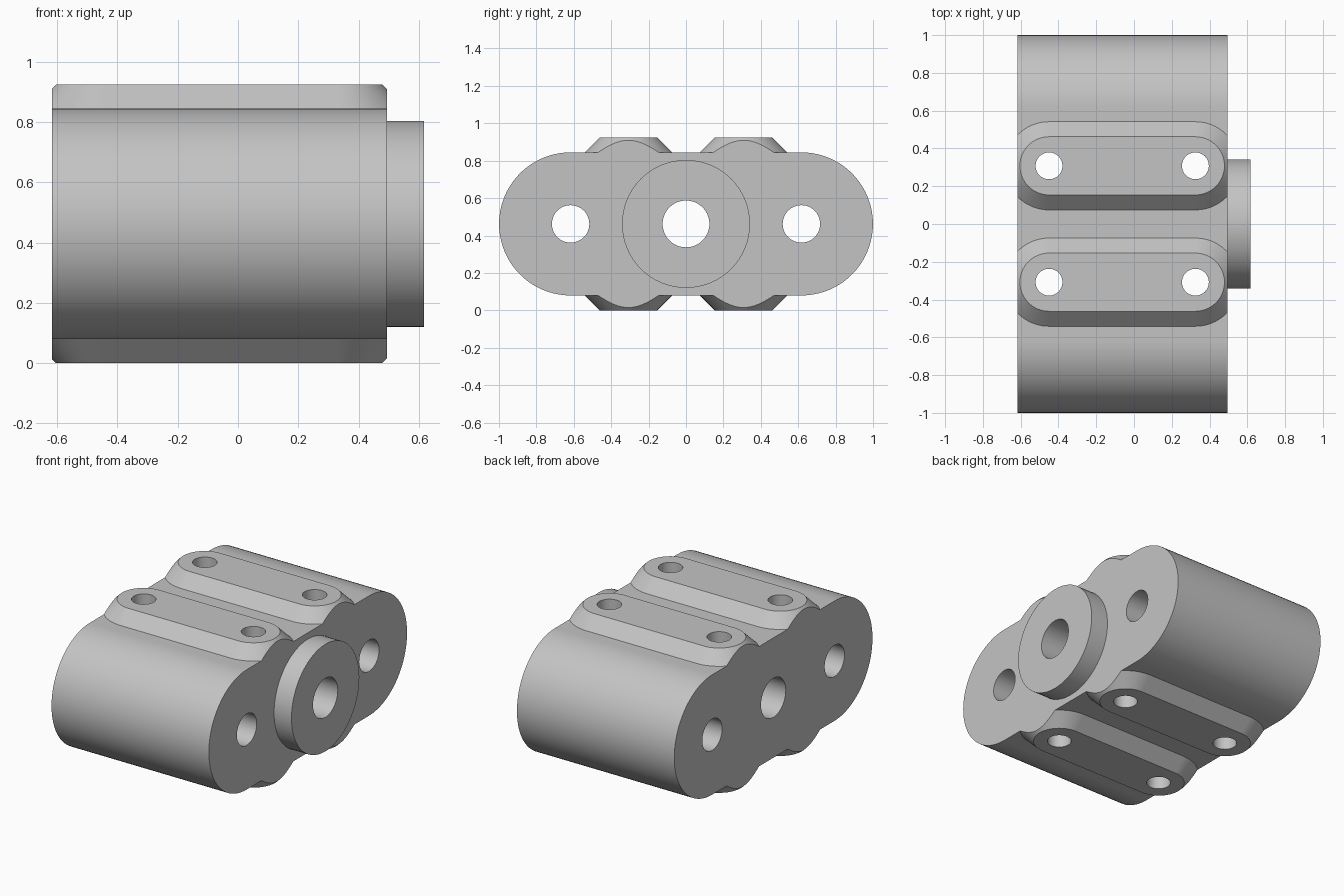
import bpy, bmesh, math
from mathutils import Matrix

cube = bpy.data.objects.get("Cube")
if cube:
    bpy.data.objects.remove(cube, do_unlink=True)

# Main dimensions
LEFT, RIGHT, TIP = -0.617, 0.494, 0.617
BOTTOM, TOP, HEIGHT = 0.08, 0.845, 0.924
MID = HEIGHT / 2
SIDE_Y, PAD_Y = 0.617, 0.308
PAD_X = (-0.45, 0.325)
PAD_R, TAPER = 0.154, 0.094

grey = bpy.data.materials.new("light_grey")
grey.use_nodes = True
grey.diffuse_color = (0.55, 0.55, 0.55, 1)
grey.node_tree.nodes["Principled BSDF"].inputs["Base Color"].default_value = grey.diffuse_color


def make_object(name, bm):
    bmesh.ops.recalc_face_normals(bm, faces=bm.faces)
    mesh = bpy.data.meshes.new(name)
    bm.to_mesh(mesh)
    bm.free()
    mesh.materials.append(grey)
    obj = bpy.data.objects.new(name, mesh)
    bpy.context.collection.objects.link(obj)
    return obj


def slot(a, b, radius, steps=40):
    """Outline of a rounded slot whose end centres are a and b."""
    points = []
    for centre, start in ((b, -math.pi / 2), (a, math.pi / 2)):
        for i in range(steps + 1):
            t = start + math.pi * i / steps
            points.append((centre + radius * math.cos(t), radius * math.sin(t)))
    return points


def loft(bm, rings):
    """Skin matching rings of points and cap both ends."""
    loops = [[bm.verts.new(p) for p in ring] for ring in rings]
    for low, high in zip(loops, loops[1:]):
        for i in range(len(low)):
            j = (i + 1) % len(low)
            bm.faces.new((low[i], low[j], high[j], high[i]))
    bm.faces.new(loops[0])
    bm.faces.new(loops[-1])


def cylinder(bm, centre, radius, depth, along_x=True):
    turn = Matrix.Rotation(math.pi / 2, 4, "Y") if along_x else Matrix()
    bmesh.ops.create_cone(bm, cap_ends=True, segments=64, radius1=radius, radius2=radius,
                          depth=depth, matrix=Matrix.Translation(centre) @ turn)


def combine(target, other, operation):
    mod = target.modifiers.new(operation, "BOOLEAN")
    mod.operation, mod.solver, mod.object = operation, "EXACT", other
    bpy.ops.object.select_all(action="DESELECT")
    target.select_set(True)
    bpy.context.view_layer.objects.active = target
    bpy.ops.object.modifier_apply(modifier=mod.name)
    bpy.data.objects.remove(other, do_unlink=True)


# Rounded block, left overlong so its ends can be trimmed with the pads
bm = bmesh.new()
outline = slot(-SIDE_Y, SIDE_Y, (TOP - BOTTOM) / 2)
loft(bm, [[(x, y, MID + z) for y, z in outline] for x in (-0.8, 0.8)])
body = make_object("bearing_block", bm)

# Tapered mounting pads, running through the block to both faces
bm = bmesh.new()
wide = PAD_R + TAPER
levels = ((0, PAD_R), (TAPER, wide), (HEIGHT - TAPER, wide), (HEIGHT, PAD_R))
for side in (-1, 1):
    loft(bm, [[(x, y + side * PAD_Y, z) for x, y in slot(*PAD_X, r)] for z, r in levels])
combine(body, make_object("mounting_pads", bm), "UNION")

# Trim block and pads flush at both ends
bm = bmesh.new()
bmesh.ops.create_cube(bm, size=1, matrix=Matrix.Translation(((LEFT + RIGHT) / 2, 0, MID))
                      @ Matrix.Diagonal((RIGHT - LEFT, 3, 3, 1)))
combine(body, make_object("end_trim", bm), "INTERSECT")

# Round boss on the left end
bm = bmesh.new()
cylinder(bm, ((TIP + 0.3) / 2, 0, MID), 0.342, TIP - 0.3)
combine(body, make_object("boss", bm), "UNION")

# Through holes: three lengthwise bores and four bolt holes
bm = bmesh.new()
for y, radius in ((-SIDE_Y, 0.1), (0, 0.125), (SIDE_Y, 0.1)):
    cylinder(bm, (0, y, MID), radius, 2)
for y in (-PAD_Y, PAD_Y):
    for x in PAD_X:
        cylinder(bm, (x, y, MID), 0.071, 2, along_x=False)
combine(body, make_object("hole_cutter", bm), "DIFFERENCE")

# Smooth curves with crisp edges
bpy.ops.object.shade_smooth_by_angle(angle=math.radians(30))
weighted = body.modifiers.new("weighted_normals", "WEIGHTED_NORMAL")
weighted.keep_sharp = True
